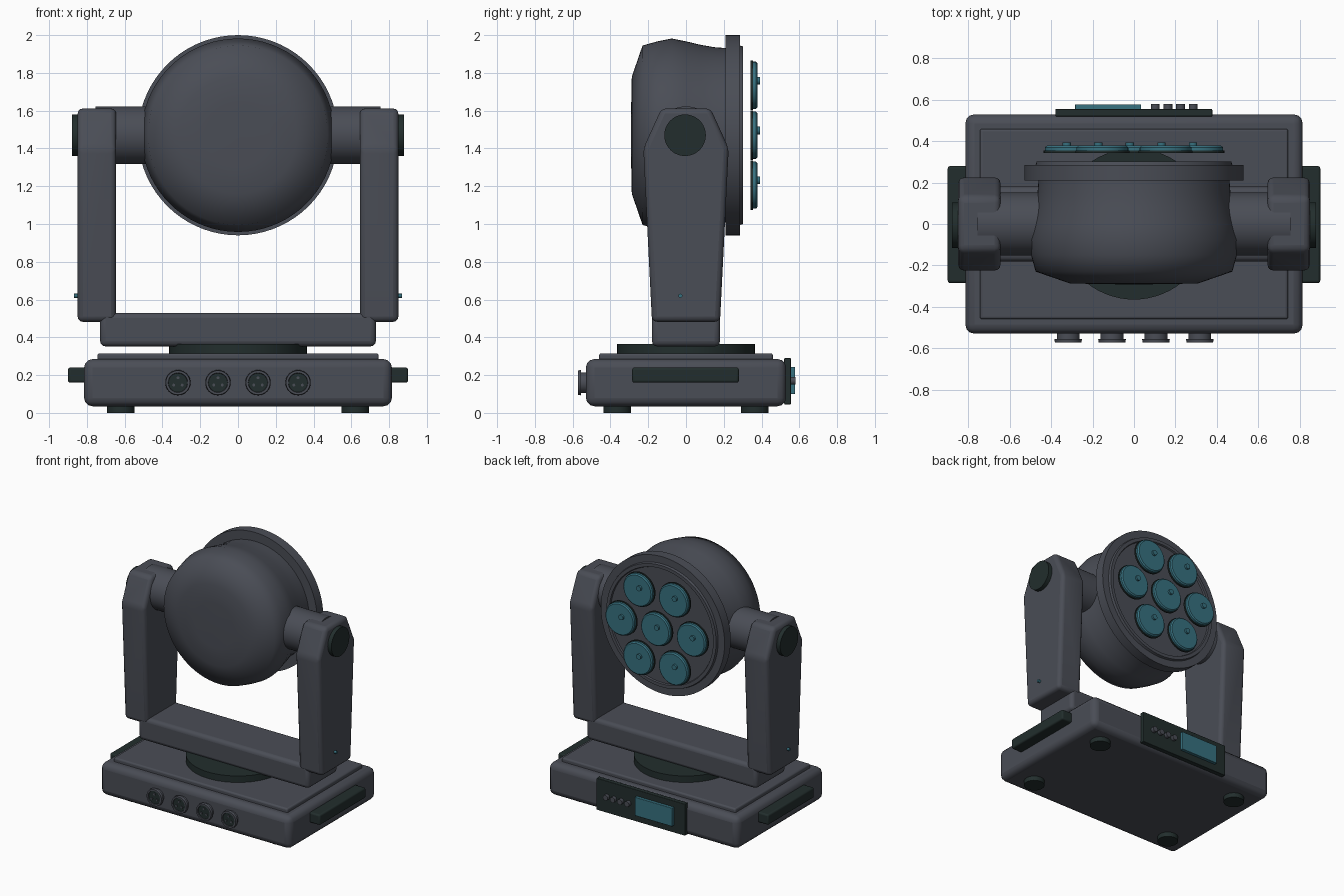
import bpy, bmesh, math
from mathutils import Matrix, Vector

if "Cube" in bpy.data.objects:
    bpy.data.objects.remove(bpy.data.objects["Cube"])


def material(name, rgb):
    m = bpy.data.materials.new(name)
    m.diffuse_color = (*rgb, 1)
    m.use_nodes = True
    m.node_tree.nodes["Principled BSDF"].inputs["Base Color"].default_value = m.diffuse_color
    return m


GREY = material("charcoal grey", (0.068, 0.074, 0.092))
DARK = material("dark green black", (0.016, 0.027, 0.026))
TEAL = material("teal glass", (0.038, 0.165, 0.215))
AXIS = {"x": Matrix.Rotation(math.pi / 2, 4, "Y"),
        "y": Matrix.Rotation(-math.pi / 2, 4, "X"),
        "z": Matrix.Identity(4)}


def finish(name, bm, mat, bevel=0.0, segments=3, angle=35):
    bmesh.ops.recalc_face_normals(bm, faces=bm.faces)
    me = bpy.data.meshes.new(name)
    bm.to_mesh(me)
    bm.free()
    me.materials.append(mat)
    ob = bpy.data.objects.new(name, me)
    bpy.context.collection.objects.link(ob)
    if bevel:
        mod = ob.modifiers.new("bevel", "BEVEL")
        mod.width, mod.segments = bevel, segments
        mod.limit_method, mod.angle_limit = "ANGLE", math.radians(20)
    bpy.ops.object.select_all(action="DESELECT")
    ob.select_set(True)
    bpy.context.view_layer.objects.active = ob
    bpy.ops.object.shade_smooth_by_angle(angle=math.radians(angle))
    return ob


def box(name, lo, hi, mat, bevel=0.0):
    lo, hi = Vector(lo), Vector(hi)
    bm = bmesh.new()
    bmesh.ops.create_cube(bm, size=1, matrix=Matrix.Translation((lo + hi) / 2)
                          @ Matrix.Diagonal((*(hi - lo), 1)))
    return finish(name, bm, mat, bevel)


def lathe(name, profile, axis, centre, mat, steps=48, angle=35):
    """Spin (distance along axis, radius) points; both ends are closed."""
    bm = bmesh.new()
    place = Matrix.Translation(centre) @ AXIS[axis]
    rings = []
    for h, r in profile:
        rings.append([bm.verts.new(place @ Vector((r * math.cos(2 * math.pi * i / steps),
                                                   r * math.sin(2 * math.pi * i / steps), h)))
                      for i in range(steps)])
    for a, b in zip(rings, rings[1:]):
        for i in range(steps):
            j = (i + 1) % steps
            bm.faces.new((a[i], a[j], b[j], b[i]))
    bm.faces.new(rings[0])
    bm.faces.new(rings[-1])
    return finish(name, bm, mat, angle=angle)


def disc(name, axis, centre, start, end, r, mat, steps=32):
    return lathe(name, [(start, r), (end, r)], axis, centre, mat, steps)


# Base
box("base", (-0.815, -0.53, 0.035), (0.815, 0.53, 0.285), GREY, 0.045)
box("base_top_plate", (-0.745, -0.46, 0.27), (0.745, 0.46, 0.315), GREY, 0.012)
disc("turntable", "z", (0, 0, 0), 0.31, 0.365, 0.365, DARK, 64)
for sx in (-1, 1):
    for sy in (-1, 1):
        disc("foot", "z", (0.62 * sx, 0.365 * sy, 0), 0, 0.05, 0.073, DARK)
    x = sorted((0.80 * sx, 0.9 * sx))
    box("side_handle", (x[0], -0.285, 0.16), (x[1], 0.28, 0.24), DARK, 0.012)

# Front sockets with three pins
for i in range(4):
    x = -0.318 + 0.212 * i
    lathe("socket_ring", [(-0.50, 0.055), (-0.555, 0.055), (-0.555, 0.067), (-0.573, 0.064),
                          (-0.573, 0.052), (-0.562, 0.05)], "y", (x, 0, 0.16), GREY, 32)
    disc("socket_face", "y", (x, 0, 0.16), -0.56, -0.566, 0.05, DARK)
    for k in range(3):
        a = math.radians(90 + 120 * k)
        disc("socket_pin", "y", (x + 0.026 * math.cos(a), 0, 0.16 + 0.026 * math.sin(a)),
             -0.565, -0.573, 0.008, GREY, 10)

# Rear control panel
box("control_panel", (-0.38, 0.52, 0.045), (0.378, 0.555, 0.29), DARK, 0.004)
box("screen", (-0.285, 0.55, 0.1), (0.035, 0.578, 0.243), TEAL, 0.003)
for i in range(4):
    disc("button", "y", (0.103 + 0.061 * i, 0, 0.17), 0.55, 0.58, 0.021, GREY, 20)

# Yoke: cross bar and two tapered arms
box("yoke_bar", (-0.73, -0.18, 0.352), (0.73, 0.18, 0.53), GREY, 0.028)
half = [(0.18, 0.482), (0.226, 1.40), (0.13, 1.612)]
outline = half + [(-y, z) for y, z in reversed(half)]
for sx in (-1, 1):
    bm = bmesh.new()
    face = bm.faces.new([bm.verts.new((0.645 * sx, y, z)) for y, z in outline])
    out = bmesh.ops.extrude_face_region(bm, geom=[face])
    bmesh.ops.translate(bm, vec=(0.204 * sx, 0, 0),
                        verts=[v for v in out["geom"] if isinstance(v, bmesh.types.BMVert)])
    finish("yoke_arm", bm, GREY, 0.028)
    disc("pivot_neck", "x", (0, 0, 1.47), 0.44 * sx, 0.755 * sx, 0.153, GREY, 48)
    disc("pivot_cap", "x", (0, -0.005, 1.47), 0.84 * sx, 0.88 * sx, 0.11, DARK, 48)
    disc("indicator_light", "x", (0, -0.03, 0.62), 0.84 * sx, 0.868 * sx, 0.011, TEAL, 12)

# Lamp head: rounded shell and stepped front rim
C = (0, 0, 1.47)
lathe("head_shell", [(-0.292, 0.02), (-0.29, 0.17), (-0.287, 0.31), (-0.23, 0.475), (-0.15, 0.497),
                     (-0.075, 0.512), (0.0, 0.497), (0.08, 0.478), (0.15, 0.466), (0.23, 0.46)],
      "y", C, GREY, 72, 60)
lathe("head_rim", [(0.21, 0.44), (0.21, 0.53), (0.285, 0.53), (0.285, 0.475), (0.303, 0.47),
                   (0.303, 0.445), (0.292, 0.44)], "y", C, GREY, 72)

# Seven lenses: one in the middle and six around it
spots = [(0, 0)] + [(0.305 * math.cos(k * math.pi / 3), 0.305 * math.sin(k * math.pi / 3))
                    for k in range(6)]
for x, z in spots:
    c = (x, 0, 1.47 + z)
    disc("lens_bezel", "y", c, 0.342, 0.354, 0.131, DARK, 40)
    lathe("lens", [(0.352, 0.125), (0.37, 0.125), (0.378, 0.116)], "y", c, TEAL, 40)
    disc("lens_nub", "y", (x - 0.02, 0, 1.495 + z), 0.375, 0.393, 0.02, TEAL, 16)
